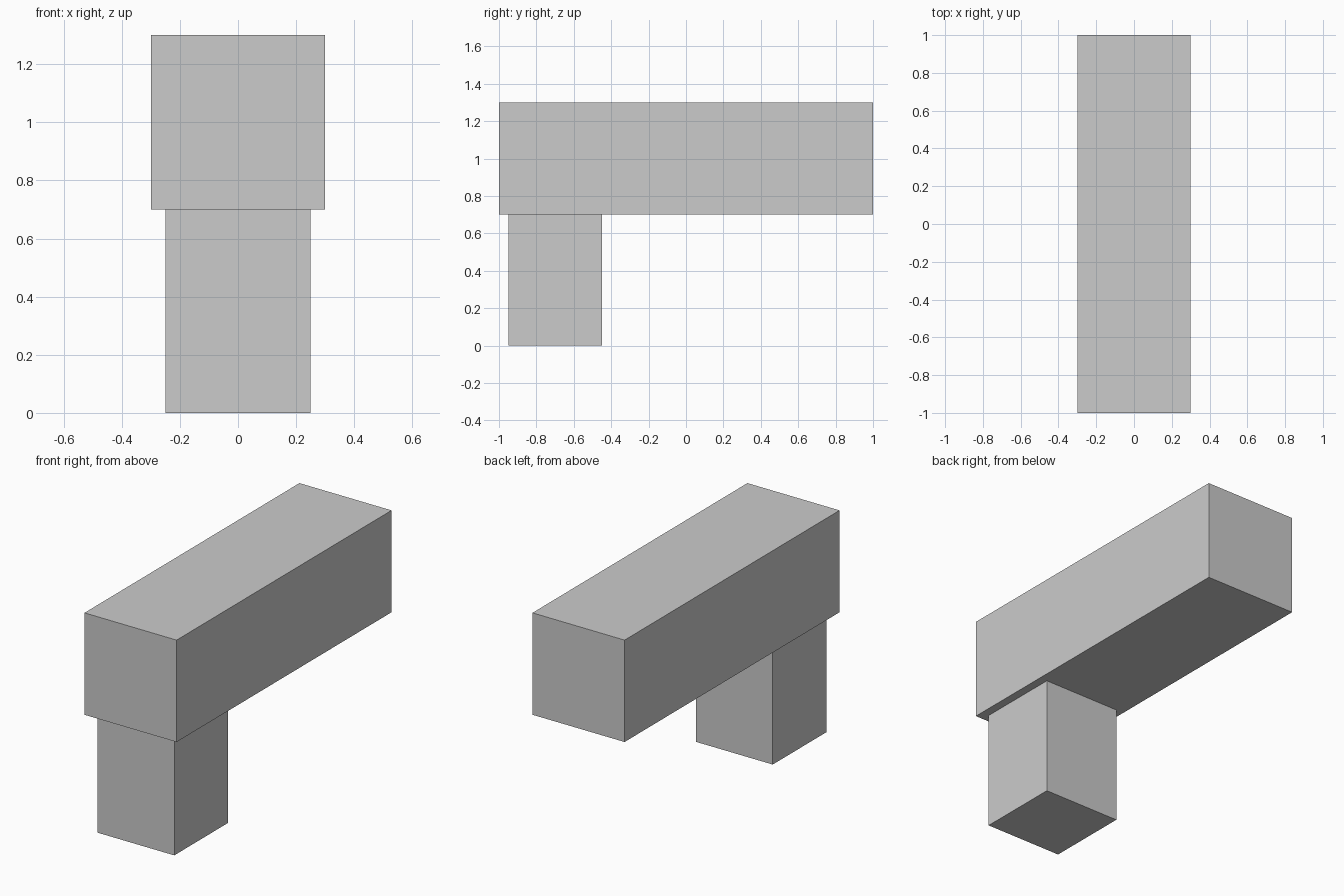
import bpy

if "Cube" in bpy.data.objects:
    bpy.data.objects.remove(bpy.data.objects["Cube"])


def box(name, x, y, z):
    """Axis-aligned box from (min, max) ranges."""
    bpy.ops.mesh.primitive_cube_add(size=1, location=[sum(r) / 2 for r in (x, y, z)])
    ob = bpy.context.object
    ob.name = name
    ob.scale = [r[1] - r[0] for r in (x, y, z)]
    bpy.ops.object.transform_apply(location=False, rotation=False, scale=True)
    return ob


# Long horizontal beam
box("beam", (-0.3, 0.3), (-1.0, 1.0), (0.7, 1.3))

# Square post under the front end
box("post", (-0.25, 0.25), (-0.95, -0.45), (0.0, 0.7))
